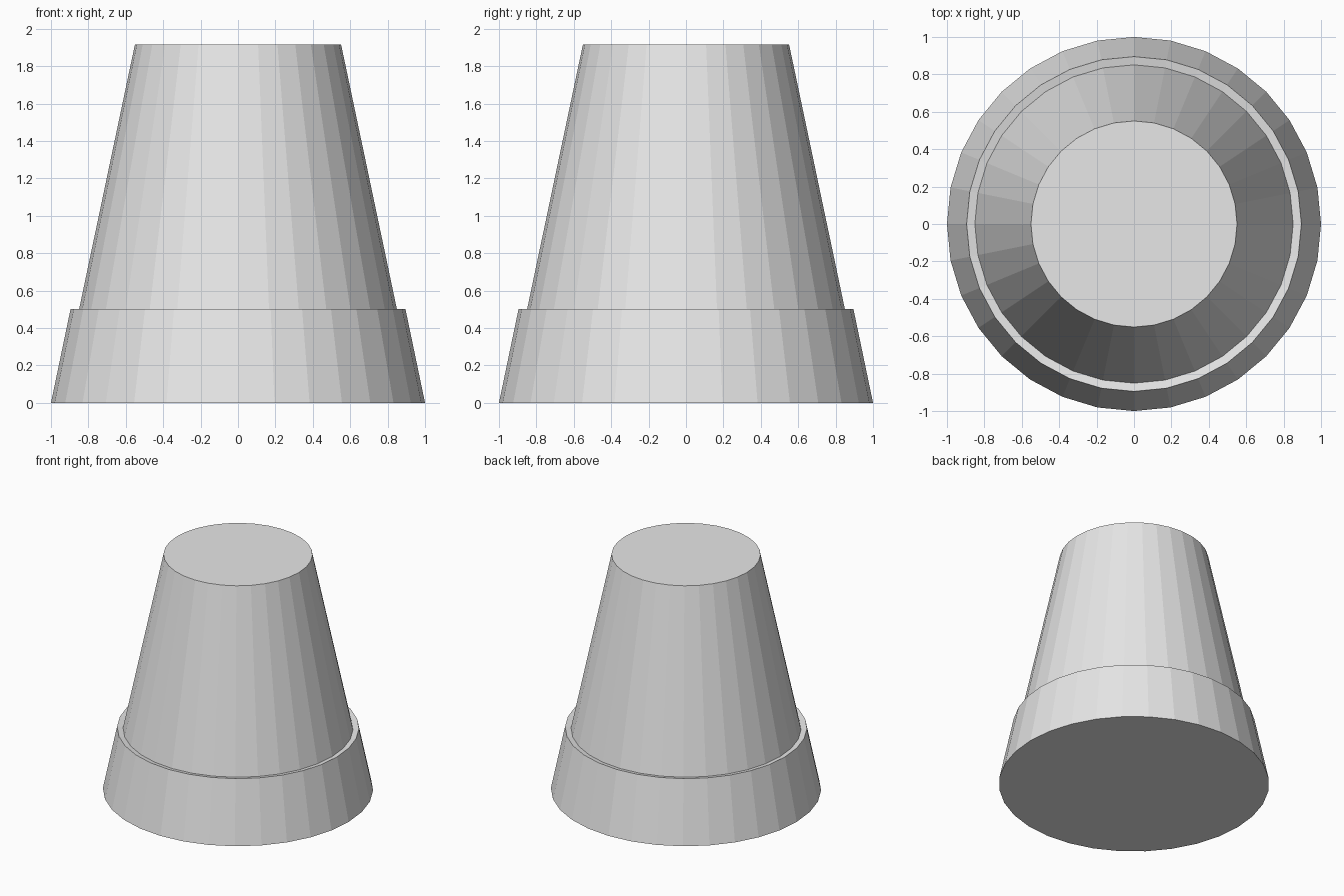
import bpy
import bmesh
from math import cos, sin, tau

SIDES = 32

cube = bpy.data.objects.get("Cube")
if cube:
    bpy.data.objects.remove(cube, do_unlink=True)

# Single light grey material
grey = bpy.data.materials.new("light_grey")
grey.use_nodes = True
colour = (0.8, 0.8, 0.8, 1.0)
grey.diffuse_color = colour
grey.node_tree.nodes["Principled BSDF"].inputs["Base Color"].default_value = colour


def lathe(name, profile):
    """Revolve (radius, height) points, listed bottom to top, and cap both ends."""
    bm = bmesh.new()
    rings = [[bm.verts.new((r * cos(tau * i / SIDES), r * sin(tau * i / SIDES), z))
              for i in range(SIDES)] for r, z in profile]
    for low, high in zip(rings, rings[1:]):
        for i in range(SIDES):
            j = (i + 1) % SIDES
            bm.faces.new((low[i], low[j], high[j], high[i]))
    bm.faces.new(rings[0][::-1])
    bm.faces.new(rings[-1])
    mesh = bpy.data.meshes.new(name)
    bm.to_mesh(mesh)
    bm.free()
    mesh.materials.append(grey)
    obj = bpy.data.objects.new(name, mesh)
    bpy.context.collection.objects.link(obj)
    return obj


# Upturned pot: flared rim, ledge dipping slightly inward, tapered body, flat top
lathe("upturned_pot", [
    (1.0, 0.0),
    (0.895, 0.503),
    (0.851, 0.494),
    (0.551, 1.917),
])
